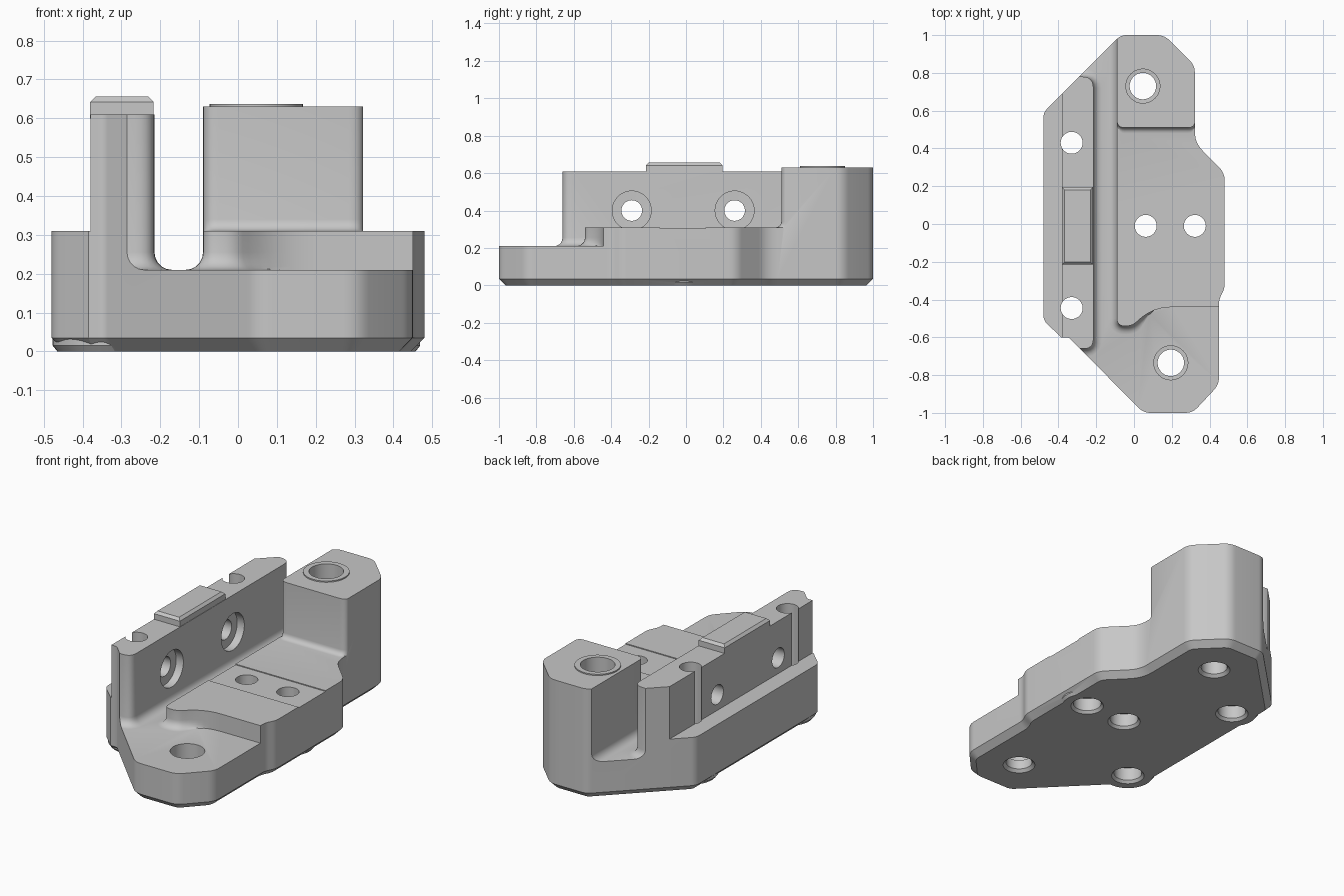
import bpy, bmesh, math
from mathutils import Vector

if "Cube" in bpy.data.objects:
    bpy.data.objects.remove(bpy.data.objects["Cube"], do_unlink=True)

grey = bpy.data.materials.new("machined grey")
grey.use_nodes = True
COLOUR = (0.57, 0.57, 0.57, 1)
grey.diffuse_color = COLOUR
grey.node_tree.nodes["Principled BSDF"].inputs["Base Color"].default_value = COLOUR


def rounded(corners, steps=6):
    """Counter-clockwise outline from (x, y, cut distance) corners."""
    out = []
    for i, (x, y, d) in enumerate(corners):
        p = Vector((x, y))
        if d == 0:
            out.append(p)
            continue
        a = Vector(corners[i - 1][:2]) - p
        b = Vector(corners[(i + 1) % len(corners)][:2]) - p
        a, b = p + a.normalized() * d, p + b.normalized() * d
        for k in range(steps + 1):
            t = k / steps
            out.append(a * (1 - t) ** 2 + p * 2 * t * (1 - t) + b * t * t)
    return out


def circle(x, y, r, n=48):
    return [Vector((x + r * math.cos(2 * math.pi * i / n),
                    y + r * math.sin(2 * math.pi * i / n))) for i in range(n)]


def rect(x0, x1, y0, y1):
    return [Vector(p) for p in ((x0, y0), (x1, y0), (x1, y1), (x0, y1))]


def loft(name, outline, levels, mask=lambda p: (1, 1)):
    """Stack the outline at (z, outward offset) levels and cap both ends."""
    bm = bmesh.new()
    n = len(outline)
    rings = []
    for z, off in levels:
        ring = []
        for i, p in enumerate(outline):
            e = (p - outline[i - 1]).normalized()
            f = (outline[(i + 1) % n] - p).normalized()
            n1, n2 = Vector((e.y, -e.x)), Vector((f.y, -f.x))
            m = (n1 + n2) / (1 + n1.dot(n2)) * off
            k = mask(p)
            ring.append(bm.verts.new((p.x + m.x * k[0], p.y + m.y * k[1], z)))
        rings.append(ring)
    bm.faces.new(rings[0][::-1])
    bm.faces.new(rings[-1])
    for lo, hi in zip(rings, rings[1:]):
        for i in range(n):
            j = (i + 1) % n
            bm.faces.new((lo[i], lo[j], hi[j], hi[i]))
    bmesh.ops.recalc_face_normals(bm, faces=bm.faces)
    mesh = bpy.data.meshes.new(name)
    bm.to_mesh(mesh)
    bm.free()
    mesh.materials.append(grey)
    ob = bpy.data.objects.new(name, mesh)
    bpy.context.collection.objects.link(ob)
    return ob


def combine(target, tool, operation):
    mod = target.modifiers.new(operation, "BOOLEAN")
    mod.operation, mod.object, mod.solver = operation, tool, "EXACT"
    bpy.context.view_layer.update()
    deps = bpy.context.evaluated_depsgraph_get()
    mesh = bpy.data.meshes.new_from_object(target.evaluated_get(deps))
    target.modifiers.clear()
    target.data = mesh
    bpy.data.objects.remove(tool, do_unlink=True)


def fillet(z, r, top):
    """Levels of a concave fillet at floor z, rising to a straight top."""
    arc = [(z + r * (1 - math.cos(a)), r * (1 - math.sin(a)))
           for a in (math.pi / 2 * k / 5 for k in range(6))]
    return [(z - 0.1, r)] + arc + [(top, 0)]


def channel_side(p):
    """Fade the plate fillet out away from the channel."""
    w = min(1, max(0, (0.1 - p.x) / 0.1))
    return w, w


# Floor slab and the ledge on the right side, trimmed later by the footprint
body = loft("mounting_bracket", rect(-0.7, 0.7, -1.2, 1.2), [(-0.1, 0), (0.21, 0)])
combine(body, loft("ledge", rect(-0.65, -0.3, -0.62, 0.72), [(-0.05, 0), (0.31, 0)]), "UNION")

# Upright wall with filleted foot
wall = rounded([(-0.38, -0.66, 0), (-0.215, -0.66, 0.05), (-0.215, 0.78, 0.06), (-0.38, 0.78, 0)])
combine(body, loft("wall", wall, fillet(0.21, 0.045, 0.61)), "UNION")

# Raised plate with a curved front edge, filleted only along the channel
plate = rounded([(-0.09, -0.54, 0.04), (-0.01, -0.54, 0.03), (0.1, -0.44, 0.1),
                 (0.65, -0.44, 0), (0.65, 1.1, 0), (-0.09, 1.1, 0)])
combine(body, loft("plate", plate, fillet(0.21, 0.045, 0.31), channel_side), "UNION")

# Rear tower
tower = rounded([(-0.09, 0.51, 0.04), (0.325, 0.51, 0.04), (0.325, 1.15, 0), (-0.09, 1.15, 0)])
combine(body, loft("tower", tower, fillet(0.31, 0.03, 0.63),
                   lambda p: (0, 1 if p.y < 0.6 else 0)), "UNION")

# Footprint with chamfered underside trims everything
footprint = rounded([
    (-0.48, 0.59, 0.03), (-0.48, -0.51, 0.03), (-0.385, -0.6, 0), (-0.345, -0.6, 0.015),
    (0.05, -1, 0.04), (0.31, -1, 0.04), (0.45, -0.85, 0.04), (0.45, -0.4, 0.025),
    (0.48, -0.34, 0.025), (0.48, 0.27, 0.04), (0.322, 0.43, 0.06), (0.322, 0.84, 0.04),
    (0.16, 1, 0.04), (-0.07, 1, 0.03)])
combine(body, loft("footprint", footprint, [(0, -0.035), (0.035, 0), (0.9, 0)]), "INTERSECT")

# Bosses around the holes that sit near the lower edge
SIDE_HOLES = [(-0.33, 0.43), (-0.33, -0.445)]
PLATE_HOLES = [(0.062, -0.01), (0.322, -0.01)]
for x, y in SIDE_HOLES + PLATE_HOLES[1:]:
    combine(body, loft("boss", circle(x, y, 0.135), [(0, 0), (0.015, 0.012), (0.06, 0.012)]), "UNION")

# Shallow recess across the plate
combine(body, loft("recess", rect(-0.15, 0.7, -0.14, 0.105), [(0.305, 0), (0.34, 0)]), "DIFFERENCE")

# Vertical holes, widened below
for x, y in SIDE_HOLES + PLATE_HOLES:
    combine(body, loft("bore", circle(x, y, 0.058),
                       [(-0.02, 0.03), (0, 0.03), (0.015, 0.017), (0.09, 0.017),
                        (0.091, 0), (0.8, 0)]), "DIFFERENCE")

# Stepped bolt holes, with the wide part on top
for x, y, step in ((0.195, -0.735, 0.07), (0.047, 0.73, 0.33)):
    combine(body, loft("bolt_hole", circle(x, y, 0.07),
                       [(-0.02, 0.016), (0, 0.016), (0.016, 0), (step, 0),
                        (step + 0.001, 0.02), (0.8, 0.02)]), "DIFFERENCE")

# Counterbored cross holes through the wall
for y in (-0.29, 0.26):
    cutter = loft("cross_hole", circle(0, 0, 0.055),
                  [(-0.6, 0), (-0.261, 0), (-0.26, 0.049), (-0.15, 0.049)])
    cutter.rotation_euler = (0, math.pi / 2, 0)
    cutter.location = (0, y, 0.4)
    combine(body, cutter, "DIFFERENCE")

# Collar around the tower hole
collar = loft("tower_collar", circle(0.047, 0.73, 0.12), [(0.625, 0), (0.637, 0)])
combine(collar, loft("collar_bore", circle(0.047, 0.73, 0.09), [(0.6, 0), (0.7, 0)]), "DIFFERENCE")

# Chamfered locating tab on the wall
tab = loft("locating_tab", rect(-0.381, -0.217, -0.215, 0.195),
           [(0.6, 0), (0.642, 0), (0.656, -0.014)])

for ob in (body, collar, tab):
    bpy.ops.object.select_all(action="DESELECT")
    ob.select_set(True)
    bpy.context.view_layer.objects.active = ob
    bpy.ops.object.shade_smooth_by_angle(angle=math.radians(28))
